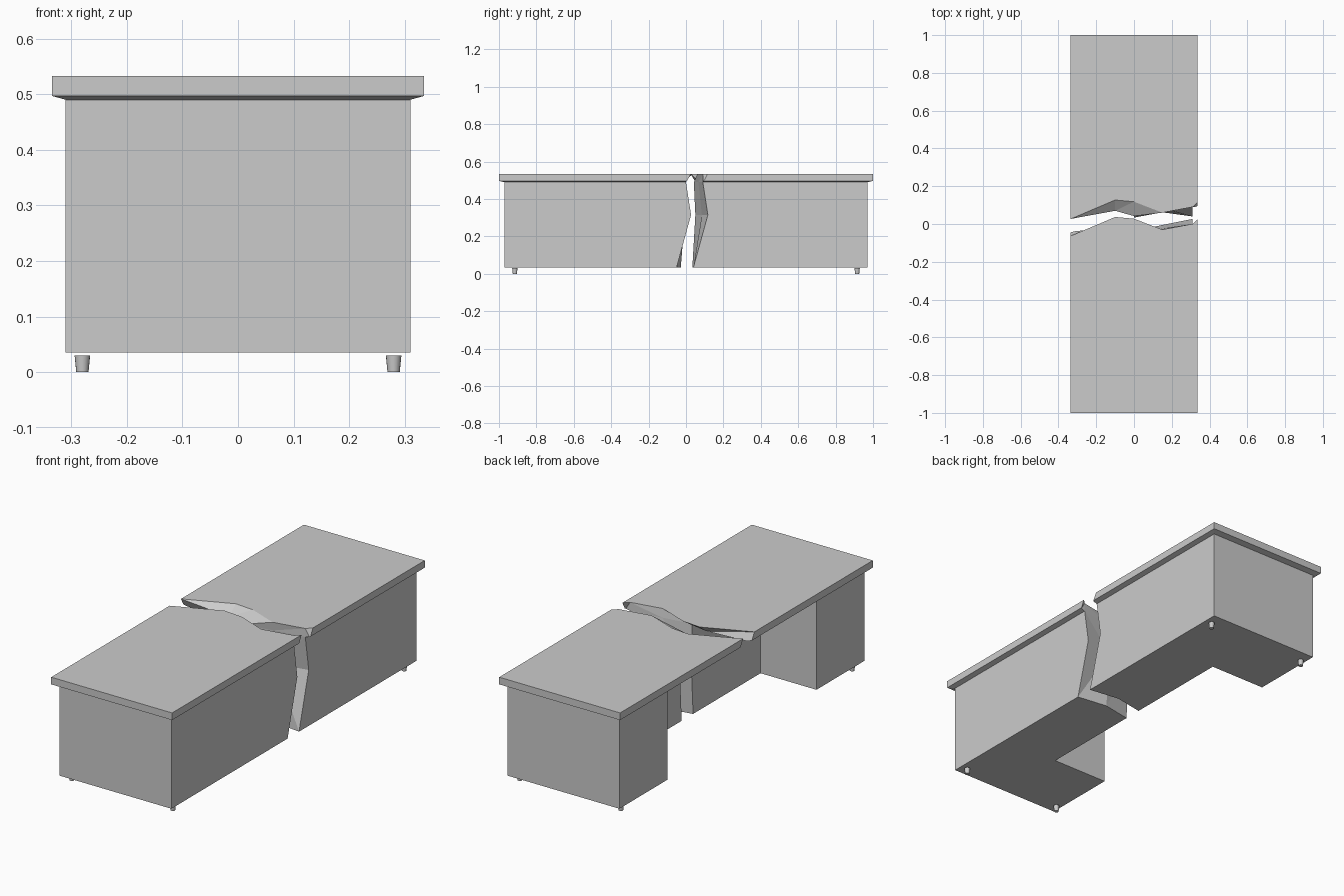
import bpy, bmesh

if "Cube" in bpy.data.objects:
    bpy.data.objects.remove(bpy.data.objects["Cube"])

# Fracture sheet: y of the front half's broken edge, rows by height, columns by x
XS = [-0.40, -0.335, -0.10, 0.0, 0.15, 0.31, 0.335, 0.40]
ROWS = [
    (0.600, [-0.09, -0.070, 0.090, 0.090, -0.040, 0.030, 0.055, 0.08]),
    (0.533, [-0.09, -0.063, 0.037, 0.028, -0.030, 0.000, 0.025, 0.06]),
    (0.490, [-0.06, -0.040, -0.020, -0.048, -0.024, 0.000, 0.002, 0.01]),
    (0.315, [-0.06, -0.040, -0.050, -0.040, -0.005, 0.027, 0.031, 0.04]),
    (0.035, [-0.09, -0.080, -0.070, -0.056, -0.028, -0.050, -0.054, -0.06]),
    (-0.05, [-0.09, -0.080, -0.070, -0.058, -0.035, -0.065, -0.070, -0.08]),
]
GAP = 0.09


def mesh_object(name, bm):
    bmesh.ops.recalc_face_normals(bm, faces=bm.faces)
    me = bpy.data.meshes.new(name)
    bm.to_mesh(me)
    bm.free()
    ob = bpy.data.objects.new(name, me)
    bpy.context.collection.objects.link(ob)
    return ob


def loft(name, sections):
    """Closed solid through (outline, z) sections."""
    bm = bmesh.new()
    rings = [[bm.verts.new((x, y, z)) for x, y in pts] for pts, z in sections]
    n = len(rings[0])
    for a, b in zip(rings, rings[1:]):
        for i in range(n):
            bm.faces.new((a[i], a[(i + 1) % n], b[(i + 1) % n], b[i]))
    bm.faces.new(rings[0])
    bm.faces.new(rings[-1])
    return mesh_object(name, bm)


def rect(x, y):
    return [(-x, -y), (x, -y), (x, y), (-x, y)]


def fracture_cutter(name, offset, far_y):
    """Solid between the fracture sheet and a plane beyond the desk end."""
    bm = bmesh.new()
    nr, nc = len(ROWS), len(XS)
    near = [[bm.verts.new((x, y + offset, z)) for x, y in zip(XS, ys)] for z, ys in ROWS]
    far = [[bm.verts.new((x, far_y, z)) for x in XS] for z, _ in ROWS]
    for r in range(nr - 1):
        for c in range(nc - 1):
            for g in (near, far):
                bm.faces.new((g[r][c], g[r][c + 1], g[r + 1][c + 1], g[r + 1][c]))
    rim = [(0, c) for c in range(nc)] + [(r, nc - 1) for r in range(1, nr)]
    rim += [(nr - 1, c) for c in range(nc - 2, -1, -1)] + [(r, 0) for r in range(nr - 2, 0, -1)]
    for (r0, c0), (r1, c1) in zip(rim, rim[1:] + rim[:1]):
        bm.faces.new((near[r0][c0], near[r1][c1], far[r1][c1], far[r0][c0]))
    bmesh.ops.triangulate(bm, faces=bm.faces)
    ob = mesh_object(name, bm)
    ob.hide_render = True
    return ob


def cut(ob, cutter):
    mod = ob.modifiers.new("fracture", 'BOOLEAN')
    mod.operation = 'DIFFERENCE'
    mod.solver = 'EXACT'
    mod.object = cutter
    bpy.context.view_layer.objects.active = ob
    bpy.ops.object.modifier_apply(modifier=mod.name)


# U-shaped plan with the knee space open on the -x side
base_plan = [(0.31, -0.97), (0.31, 0.97), (-0.31, 0.97), (-0.31, 0.59),
             (0.0, 0.59), (0.0, -0.59), (-0.31, -0.59), (-0.31, -0.97)]

for half, offset, far_y, sign in (("front", 0.0, 1.5, -1), ("back", GAP, -1.5, 1)):
    cutter = fracture_cutter(half + "_cutter", offset, far_y)
    # Desktop slab with bevelled underside
    top = loft(half + "_desktop", [(rect(0.31, 0.97), 0.49), (rect(0.335, 1.0), 0.497),
                                   (rect(0.335, 1.0), 0.533)])
    # Pedestal and panel
    base = loft(half + "_base", [(base_plan, 0.035), (base_plan, 0.49)])
    for ob in (top, base):
        cut(ob, cutter)
    bpy.data.objects.remove(cutter)
    # Tapered feet
    for side, x in (("left", -0.28), ("right", 0.28)):
        bpy.ops.mesh.primitive_cone_add(vertices=16, radius1=0.011, radius2=0.014, depth=0.03,
                                        location=(x, sign * 0.915, 0.015))
        bpy.context.object.name = f"{half}_{side}_foot"
        bpy.ops.object.shade_smooth_by_angle()
